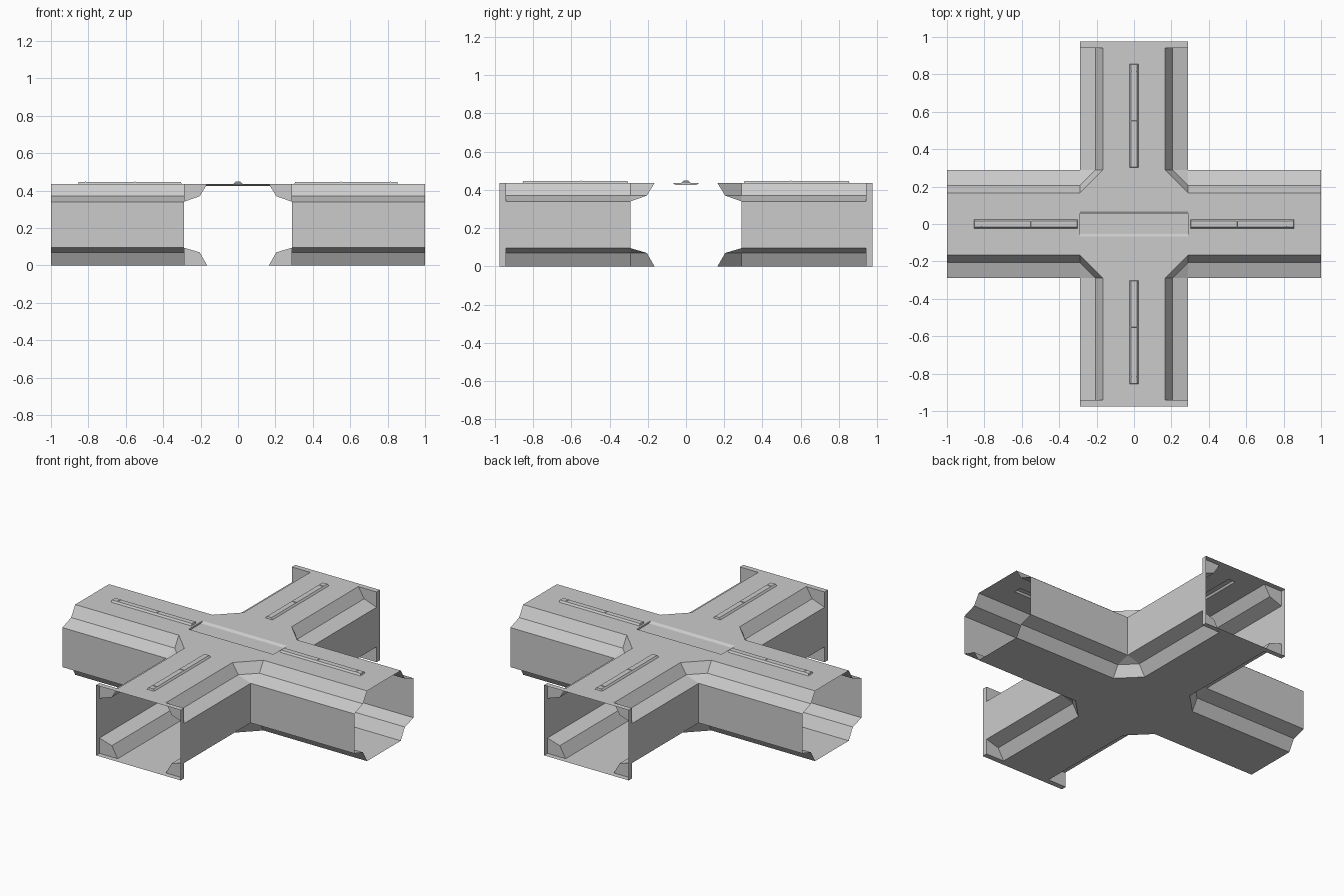
import bpy, bmesh, math
from mathutils import Matrix, Vector

if "Cube" in bpy.data.objects:
    bpy.data.objects.remove(bpy.data.objects["Cube"])

W, S, F = 0.29, 0.205, 0.165      # wall, shelf and floor half widths
H, Z1, Z2 = 0.435, 0.07, 0.095    # height and chamfer levels
SLOT = 0.024                      # half width of the light slot

grey = bpy.data.materials.new("mid grey")
grey.diffuse_color = (0.6, 0.6, 0.6, 1)
grey.use_nodes = True
grey.node_tree.nodes["Principled BSDF"].inputs["Base Color"].default_value = grey.diffuse_color


def make(name, faces, angle=0):
    """Build an open shell from polygons, turned about z."""
    bm = bmesh.new()
    for f in faces:
        bm.faces.new([bm.verts.new(p) for p in f])
    bmesh.ops.remove_doubles(bm, verts=bm.verts, dist=1e-5)
    bmesh.ops.recalc_face_normals(bm, faces=bm.faces)
    bmesh.ops.transform(bm, matrix=Matrix.Rotation(angle, 4, 'Z'), verts=bm.verts)
    me = bpy.data.meshes.new(name)
    bm.to_mesh(me)
    bm.free()
    me.materials.append(grey)
    ob = bpy.data.objects.new(name, me)
    bpy.context.collection.objects.link(ob)


def sweep(profile, x0, x1):
    return [[(x0, *p), (x1, *p), (x1, *q), (x0, *q)] for p, q in zip(profile, profile[1:])]


def rect(x0, x1, y0, y1, z):
    return [(x0, y0, z), (x1, y0, z), (x1, y1, z), (x0, y1, z)]


def tray(x0, x1, y0, y1, z0, z1, ix, iy):
    """Open tray: rim at z0, smaller flat panel at z1."""
    a = rect(x0, x1, y0, y1, z0)
    b = rect(x0 + ix, x1 - ix, y0 + iy, y1 - iy, z1)
    return [b] + [[a[i], a[(i + 1) % 4], b[(i + 1) % 4], b[i]] for i in range(4)]


# Side section of the corridor, from floor edge to ceiling edge
side = [(F, 0), (S, Z1), (W, Z2), (W, H - Z2), (S, H - Z1 + 0.005), (F, H)]


def corridor(end, collar):
    faces = []
    tube_end = 0.942 if collar else end
    for s in (1, -1):
        faces += sweep([(s * y, z) for y, z in side], W, tube_end)
        # ceiling beside the slot
        faces.append(rect(W, tube_end, s * SLOT, s * F, H))
        if collar:
            # corner webs and rectangular collar
            for pts, z in ((side[:3], 0), (side[3:], H)):
                faces.append([(tube_end, s * y, zz) for y, zz in pts] + [(tube_end, s * W, z)])
            faces += sweep([(s * F, 0), (s * W, 0), (s * W, Z2), (s * W, H - Z2),
                            (s * W, H), (s * F, H)], tube_end, end)
    faces.append(rect(W, tube_end, -F, F, 0))
    faces += [rect(W, 0.302, -SLOT, SLOT, H), rect(0.855, tube_end, -SLOT, SLOT, H)]
    if collar:
        faces += [rect(tube_end, end, -F, F, 0), rect(tube_end, end, -F, F, H)]
    return faces


# Four corridors with a ceiling light slot in each
for i, n in enumerate(("right", "back", "left", "front")):
    ang = i * math.pi / 2
    odd = i % 2 == 1
    make(n + "_corridor", corridor(0.975 if odd else 1.0, odd), ang)
    make(n + "_light_slot", tray(0.302, 0.855, -SLOT, SLOT, H, H + 0.011, 0.003, 0.008), ang)
    # Two thin cross bars over the light
    bars = []
    for x in (0.55, 0.815):
        bars += tray(x - 0.003, x + 0.003, -0.015, 0.015, H + 0.011, H + 0.013, 0.001, 0.001)
    make(n + "_light_bars", bars, ang)

    # Chamfered corner between two corridors
    corner = []
    for z0, z1, z2 in ((0, Z1, Z2), (H, H - Z1 + 0.005, H - Z2)):
        corner += [[(W, F, z0), (F, W, z0), (S, W, z1), (W, S, z1)],
                   [(W, S, z1), (S, W, z1), (W, W, z2)]]
    make(n + "_junction_corner", corner, ang)

# Junction floor, ceiling and the sunken central panel
octa = [(W, F), (F, W), (-F, W), (-W, F), (-W, -F), (-F, -W), (F, -W), (W, -F)]
make("junction_floor", [[(x, y, 0) for x, y in octa]])
P = 0.068
make("junction_ceiling", [[(x, s * y, H) for x, y in
                           [(-W, P), (W, P), (W, F), (F, W), (-F, W), (-W, F)]] for s in (1, -1)])
make("ceiling_panel", tray(-W, W, -P, P, H, H - 0.01, 0.0, 0.015))
